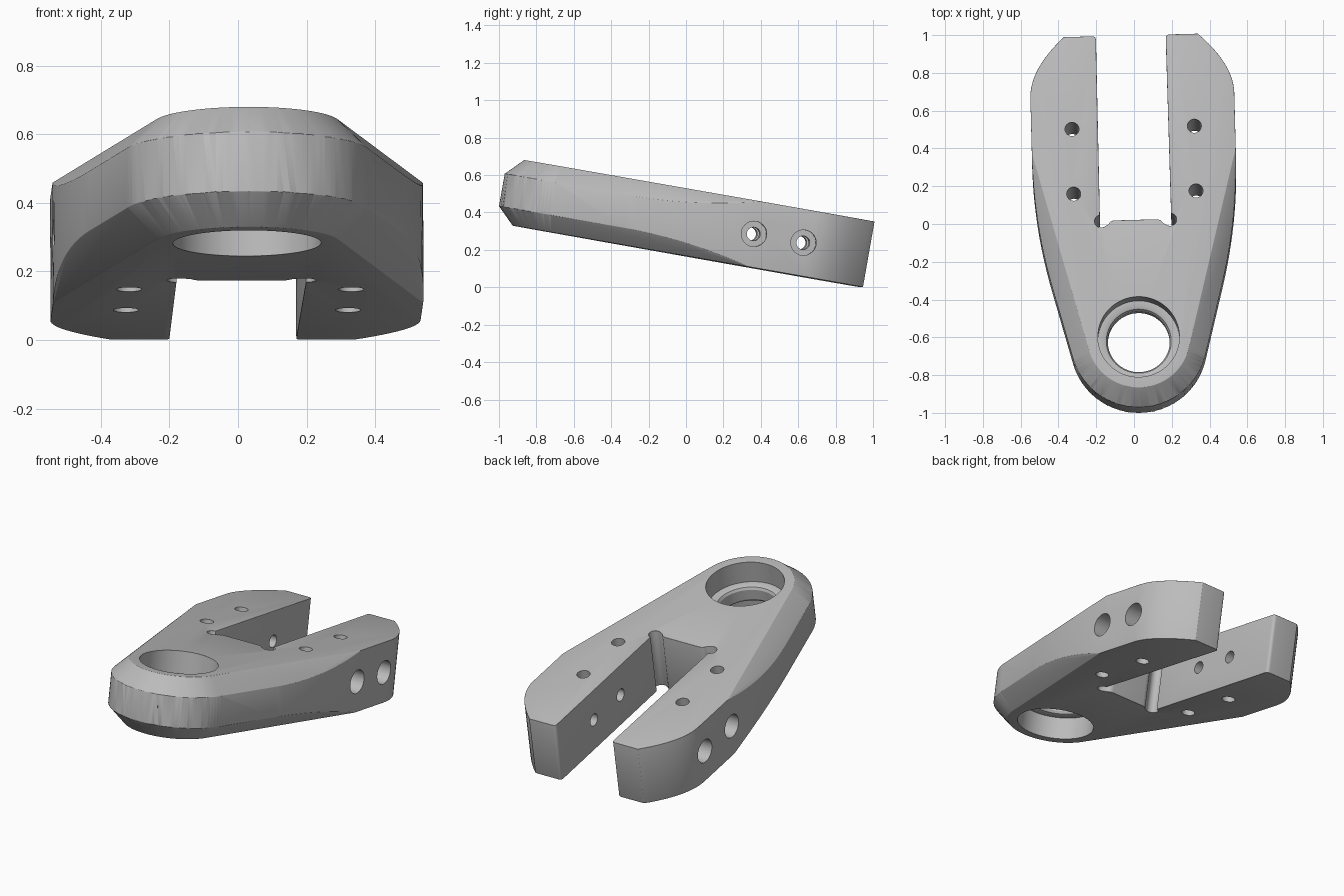
import bpy, bmesh, math
from math import radians, sin, cos, pi
from mathutils import Vector, Matrix

cube = bpy.data.objects.get("Cube")
if cube:
    bpy.data.objects.remove(cube, do_unlink=True)

HALF = 0.178           # half of the plate thickness
NOSE_Y, NOSE_R = -0.638, 0.362
TAPER = radians(14.5)  # taper of the sides towards the nose
CHAMFER = 0.09

metal = bpy.data.materials.new("grey metal")
metal.use_nodes = True
GREY = (0.5, 0.5, 0.5, 1)
metal.diffuse_color = GREY
metal.node_tree.nodes["Principled BSDF"].inputs["Base Color"].default_value = GREY


def loft(name, rings):
    """Closed solid through equal rings of 3D points."""
    bm = bmesh.new()
    rows = [[bm.verts.new(p) for p in ring] for ring in rings]
    n = len(rows[0])
    for a, b in zip(rows, rows[1:]):
        for i in range(n):
            j = (i + 1) % n
            bm.faces.new((a[i], a[j], b[j], b[i]))
    bm.faces.new(rows[0])
    bm.faces.new(rows[-1])
    bmesh.ops.recalc_face_normals(bm, faces=bm.faces)
    mesh = bpy.data.meshes.new(name)
    bm.to_mesh(mesh)
    bm.free()
    mesh.materials.append(metal)
    obj = bpy.data.objects.new(name, mesh)
    bpy.context.collection.objects.link(obj)
    return obj


def turned(name, profile, matrix, steps=48):
    """Solid of revolution from (radius, height) pairs."""
    rings = [[matrix @ Vector((r * cos(2 * pi * i / steps), r * sin(2 * pi * i / steps), h))
              for i in range(steps)] for r, h in profile]
    return loft(name, rings)


def boolean(target, other, operation):
    mod = target.modifiers.new(operation.lower(), 'BOOLEAN')
    mod.operation, mod.solver, mod.object = operation, 'EXACT', other
    apply_modifiers(target)
    bpy.data.objects.remove(other, do_unlink=True)


def apply_modifiers(obj):
    bpy.ops.object.select_all(action='DESELECT')
    bpy.context.view_layer.objects.active = obj
    obj.select_set(True)
    for mod in list(obj.modifiers):
        bpy.ops.object.modifier_apply(modifier=mod.name)


def curve(a, b, c, steps=12):
    """Quadratic curve from a to c pulled towards b."""
    a, b, c = Vector(a), Vector(b), Vector(c)
    ts = [i / steps for i in range(steps + 1)]
    return [a * (1 - t) ** 2 + b * 2 * t * (1 - t) + c * t * t for t in ts]


def arc(cx, cy, r, start, end, steps):
    angles = [radians(start + (end - start) * i / steps) for i in range(steps + 1)]
    return [Vector((cx + r * cos(a), cy + r * sin(a))) for a in angles]


def mirrored(half):
    """Complete an outline from its +x half."""
    return half + [Vector((-p.x, p.y)) for p in reversed(half) if abs(p.x) > 1e-5]


def nose(r, steps=24):
    return arc(0, NOSE_Y, r, -90, -math.degrees(TAPER), steps)


def along_taper(p, x):
    return Vector((x, p.y + (x - p.x) / math.tan(TAPER)))


# Fork outline: nose, flank, rounded heel, slot wall, corner relief, slot end
half = nose(NOSE_R)
tangent = half[-1]
half += curve(along_taper(tangent, 0.452), along_taper(tangent, 0.54), (0.54, 0.356))
half += curve((0.54, 0.66), (0.54, 0.815), (0.355, 0.983))
half += curve((0.205, 0.983), (0.185, 0.983), (0.185, 0.963), 5)
half += arc(0.183, -0.012, 0.034, 80, -130, 14)
half += curve((0.145, -0.03), (0.135, -0.009), (0.11, -0.009), 5)
outline = mirrored(half)
fork = loft("fork_plate", [[(p.x, p.y, z) for p in outline] for z in (-HALF, HALF)])

# Chamfer envelope: tapered outline growing towards mid thickness
def envelope(z):
    ring = nose(NOSE_R - CHAMFER + HALF - abs(z))
    ring.append(along_taper(ring[-1], 1.0))
    return [(p.x, p.y, z) for p in mirrored(ring)]

top = HALF + 0.02
boolean(fork, loft("chamfer_envelope", [envelope(-top), envelope(0), envelope(top)]), 'INTERSECT')

# Softened edges
bevel = fork.modifiers.new("soft_edges", 'BEVEL')
bevel.width, bevel.segments = 0.012, 3
bevel.limit_method, bevel.angle_limit = 'ANGLE', radians(32)
apply_modifiers(fork)

# Stepped bearing bore with a rounded inner lip
upper = [(0.216, 0.4), (0.216, 0.05), (0.185, 0.05), (0.172, 0.044), (0.164, 0.03)]
bore = upper + [(r, -h) for r, h in reversed(upper)]
boolean(fork, turned("bore_cutter", bore, Matrix.Translation((0, NOSE_Y, 0)), 64), 'DIFFERENCE')

# Bolt holes through each arm and counterbored pinch holes from its outer side
for side in (-1, 1):
    for y in (0.139, 0.487):
        place = Matrix.Translation((side * 0.324, y, 0))
        boolean(fork, turned("bolt_cutter", [(0.037, -0.4), (0.037, 0.4)], place, 32), 'DIFFERENCE')
    for y in (0.355, 0.624):
        place = Matrix.Translation((0, y, 0)) @ Matrix.Rotation(side * pi / 2, 4, 'Y')
        steps = [(0.036, 0.1), (0.036, 0.44), (0.068, 0.44), (0.068, 0.8)]
        boolean(fork, turned("pinch_cutter", steps, place, 32), 'DIFFERENCE')

# Pose: pitched nose-up with a slight yaw
fork.data.transform(Matrix.Translation((0.009, 0, 0.347))
                    @ Matrix.Rotation(radians(1.5), 4, 'Z')
                    @ Matrix.Rotation(radians(-10), 4, 'X'))
bpy.ops.object.select_all(action='DESELECT')
fork.select_set(True)
bpy.context.view_layer.objects.active = fork
bpy.ops.object.shade_smooth_by_angle(angle=radians(28))
